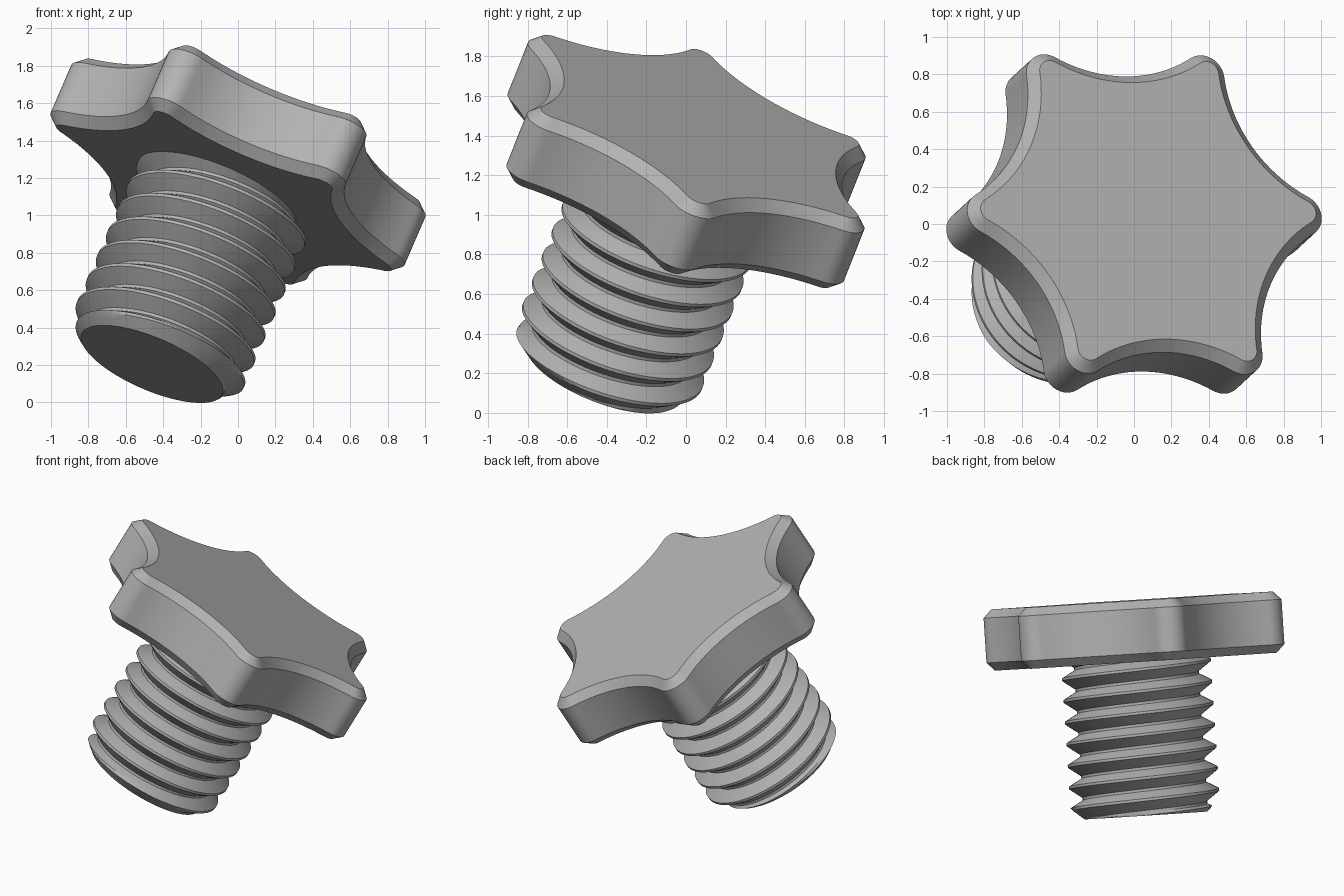
import bpy, bmesh, math
from mathutils import Vector, Matrix

if "Cube" in bpy.data.objects:
    bpy.data.objects.remove(bpy.data.objects["Cube"])

grey = bpy.data.materials.new("matte grey")
grey.use_nodes = True
COLOUR = (0.45, 0.45, 0.45, 1)
grey.diffuse_color = COLOUR
grey.node_tree.nodes["Principled BSDF"].inputs["Base Color"].default_value = COLOUR

# Tilted frame: local z runs along the screw, local x points at one lobe
axis = Vector((0.372, 0.343, 0.862)).normalized()
side = Vector((0.895, -0.01, -0.395))
side = (side - axis * side.dot(axis)).normalized()
up = axis.cross(side)
frame = Matrix((side, up, axis)).transposed().to_4x4()
frame.translation = Vector((0, 0, 1.27))

HALF = 0.205          # half thickness of the knob
CHAMFER = 0.055
LENGTH = 1.03         # screw below the knob


def finish(bm, name, angle):
    bmesh.ops.remove_doubles(bm, verts=bm.verts, dist=1e-5)
    bmesh.ops.recalc_face_normals(bm, faces=bm.faces)
    mesh = bpy.data.meshes.new(name)
    bm.to_mesh(mesh)
    bm.free()
    mesh.materials.append(grey)
    obj = bpy.data.objects.new(name, mesh)
    obj.matrix_world = frame
    bpy.context.collection.objects.link(obj)
    bpy.ops.object.select_all(action="DESELECT")
    obj.select_set(True)
    bpy.context.view_layer.objects.active = obj
    bpy.ops.object.shade_smooth_by_angle(angle=math.radians(angle))
    return obj


def bridge(bm, a, b):
    for i in range(len(a)):
        j = (i + 1) % len(a)
        bm.faces.new((a[i], a[j], b[j], b[i]))


def star_outline(inset, tip=1.03, valley=0.785, fillet=0.12):
    """Six rounded lobes joined by tangent hollow arcs, offset inwards by inset."""
    e = tip - fillet
    k = fillet - valley
    d = (k * k - e * e) / (-2 * e * math.cos(math.pi / 6) - 2 * k)
    lobe = Vector((e, 0))
    hollow = Vector((d * math.cos(math.pi / 6), d * 0.5))
    turn = math.atan2(*(hollow - lobe).yx)
    points = []
    for n in range(6):
        rot = Matrix.Rotation(n * math.pi / 3, 2)
        for i in range(13):
            t = turn * (i / 6 - 1)
            points.append(rot @ (lobe + Vector((math.cos(t), math.sin(t))) * (fillet - inset)))
        # hollow arc runs from this lobe to the next, without its end points
        start = math.pi + turn
        sweep = 2 * (math.pi / 6 - turn)
        for i in range(1, 20):
            t = start + sweep * i / 20
            points.append(rot @ (hollow + Vector((math.cos(t), math.sin(t))) * (d - valley + inset)))
    return points


# Knob: star prism with chamfered rims
bm = bmesh.new()
rings = []
for z, inset in ((-HALF, CHAMFER), (CHAMFER - HALF, 0), (HALF - CHAMFER, 0), (HALF, CHAMFER)):
    rings.append([bm.verts.new((p.x, p.y, z)) for p in star_outline(inset)])
for a, b in zip(rings, rings[1:]):
    bridge(bm, a, b)
bm.faces.new(rings[0])
bm.faces.new(rings[-1])
finish(bm, "star_knob", 28)

# Screw: helical ridge, clamped to flat ends with a chamfered tip
PITCH, ROOT, CREST, SEG = 0.145, 0.415, 0.5, 96
TIP = 0.41
bottom, top = -HALF - LENGTH, 0.02 - HALF
profile = [(0, 0), (0.12, 0), (0.27, 0.35), (0.41, 0.68), (0.55, 1),
           (0.67, 1), (0.78, 0.68), (0.89, 0.35)]
rows = [(n + f, h) for n in range(-2, int(LENGTH / PITCH) + 3) for f, h in profile]
bm = bmesh.new()
grid = []
for s in range(SEG + 1):
    a = math.tau * s / SEG
    line = []
    for f, h in rows:
        z = min(max(bottom + PITCH * (f + s / SEG), bottom), top)
        r = min(ROOT + (CREST - ROOT) * h, TIP + (z - bottom) * 1.2)
        if z >= top:
            r = ROOT
        line.append(bm.verts.new((r * math.cos(a), r * math.sin(a), z)))
    grid.append(line)
for a, b in zip(grid, grid[1:]):
    for i in range(len(rows) - 1):
        bm.faces.new((a[i], b[i], b[i + 1], a[i + 1]))
bmesh.ops.remove_doubles(bm, verts=bm.verts, dist=1e-5)
bmesh.ops.dissolve_degenerate(bm, dist=1e-5, edges=bm.edges)
bmesh.ops.holes_fill(bm, edges=[e for e in bm.edges if e.is_boundary], sides=0)
finish(bm, "threaded_screw", 25)
